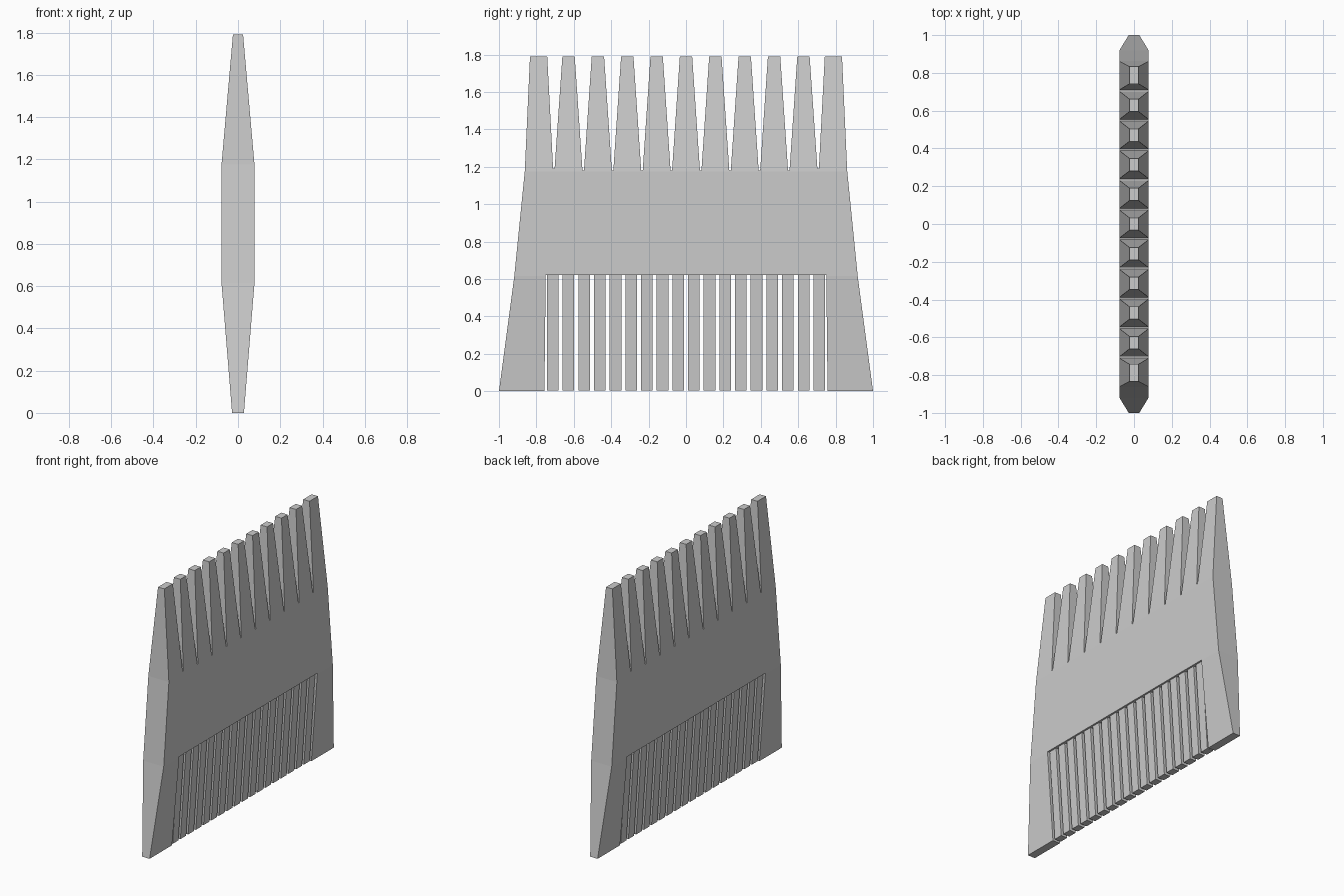
import bpy, bmesh

if "Cube" in bpy.data.objects:
    bpy.data.objects.remove(bpy.data.objects["Cube"])

H = 1.79
KNEE_LOW, KNEE_HIGH = 0.615, 1.175


def half_thickness(z):
    # Side profile: thin at both tooth tips, thick in the middle
    if z < KNEE_LOW:
        return 0.028 + (0.078 - 0.028) * z / KNEE_LOW
    if z <= KNEE_HIGH:
        return 0.078
    return 0.078 + (0.024 - 0.078) * (z - KNEE_HIGH) / (H - KNEE_HIGH)


def finish(bm, name):
    bmesh.ops.recalc_face_normals(bm, faces=bm.faces[:])
    mesh = bpy.data.meshes.new(name)
    bm.to_mesh(mesh)
    bm.free()
    obj = bpy.data.objects.new(name, mesh)
    bpy.context.collection.objects.link(obj)
    return obj


# Comb body outline in y/z: right half, mirrored to the left
half = [(0.75, 0.62), (0.757, 0.0), (1.0, 0.0), (0.918, KNEE_LOW),
        (0.862, KNEE_HIGH), (0.834, H), (0.742, H)]
pitch = 0.157
for k in range(4, -1, -1):
    c = (k + 0.5) * pitch
    bottom = 1.19 if k == 4 else 1.18
    outer = 0.742 if k == 4 else (k + 1) * pitch - 0.033
    if k < 4:
        half.append((outer, H))
    half += [(c + 0.004, bottom), (c - 0.004, bottom), (k * pitch + 0.033, H)]
outline = half + [(-y, z) for y, z in reversed(half)]

bm = bmesh.new()
face = bm.faces.new([bm.verts.new((-0.5, y, z)) for y, z in outline])
ext = bmesh.ops.extrude_face_region(bm, geom=[face])
for v in ext["geom"]:
    if isinstance(v, bmesh.types.BMVert):
        v.co.x = 0.5
if not face.is_valid or len(bm.faces) < len(outline) + 2:
    bm.faces.new([v for v in bm.verts if v.co.x < 0][:len(outline)])
for z in (KNEE_LOW, KNEE_HIGH):
    bmesh.ops.bisect_plane(bm, geom=bm.verts[:] + bm.edges[:] + bm.faces[:],
                           plane_co=(0, 0, z), plane_no=(0, 0, 1), dist=1e-5)
for v in bm.verts:
    v.co.x = half_thickness(v.co.z) * (1 if v.co.x > 0 else -1)
finish(bm, "comb_body")

# Fine teeth, slightly recessed in the lower opening
bm = bmesh.new()
for i in range(18):
    c = (i - 8.5) * 0.0838
    for v in bmesh.ops.create_cube(bm, size=1)["verts"]:
        top = v.co.z > 0
        v.co.x *= 2 * (0.066 if top else 0.024)
        v.co.y = c + v.co.y * 0.062
        v.co.z = 0.622 if top else 0.004
finish(bm, "fine_teeth")
